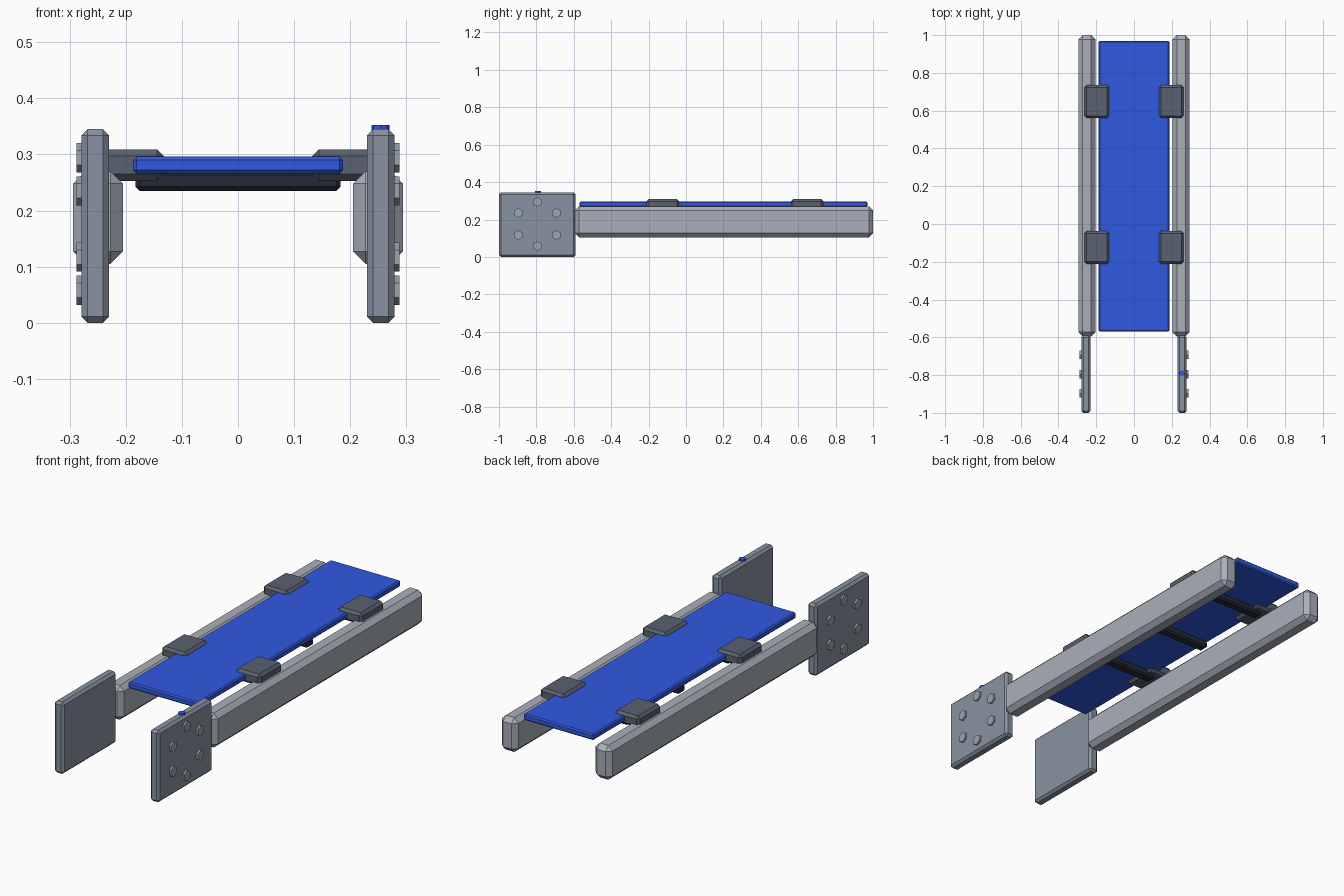
import bpy, bmesh, math
from mathutils import Matrix

if "Cube" in bpy.data.objects:
    bpy.data.objects.remove(bpy.data.objects["Cube"])


def material(name, rgb):
    m = bpy.data.materials.new(name)
    m.diffuse_color = (*rgb, 1)
    m.use_nodes = True
    m.node_tree.nodes["Principled BSDF"].inputs["Base Color"].default_value = m.diffuse_color
    return m


PLATE = material("plate_grey", (0.25, 0.29, 0.36))
RAIL = material("rail_grey", (0.40, 0.43, 0.49))
CLAMP = material("clamp_grey", (0.10, 0.12, 0.16))
DARK = material("dark_bar", (0.02, 0.022, 0.04))
BLUE = material("blue", (0.03, 0.10, 0.75))
BOLT = material("bolt_grey", (0.34, 0.37, 0.42))


def finish(bm, name, mat):
    bmesh.ops.recalc_face_normals(bm, faces=bm.faces)
    me = bpy.data.meshes.new(name)
    bm.to_mesh(me)
    bm.free()
    me.materials.append(mat)
    ob = bpy.data.objects.new(name, me)
    bpy.context.collection.objects.link(ob)
    return ob


def box(name, x, y, z, bevel, mat):
    """Chamfered box from (min, max) ranges."""
    bm = bmesh.new()
    bmesh.ops.create_cube(bm, size=1)
    for v in bm.verts:
        v.co = [(r[0] + r[1]) / 2 + c * abs(r[1] - r[0]) for c, r in zip(v.co, (x, y, z))]
    bmesh.ops.bevel(bm, geom=bm.edges[:], offset=bevel, segments=1,
                    affect='EDGES', clamp_overlap=True)
    return finish(bm, name, mat)


def cylinder(name, centre, radius, depth, sides, mat, axis='Z'):
    bm = bmesh.new()
    bmesh.ops.create_cone(bm, cap_ends=True, segments=sides,
                          radius1=radius, radius2=radius, depth=depth)
    if axis == 'X':
        # hexagon corners point along y, flats face up and down
        bmesh.ops.rotate(bm, verts=bm.verts, matrix=Matrix.Rotation(math.pi / 2, 3, 'Z'))
        bmesh.ops.rotate(bm, verts=bm.verts, matrix=Matrix.Rotation(math.pi / 2, 3, 'Y'))
    bmesh.ops.translate(bm, verts=bm.verts, vec=centre)
    return finish(bm, name, mat)


for side, s in (("left", -1), ("right", 1)):
    # Long side rail and front end plate
    box(f"{side}_rail", (s * 0.205, s * 0.294), (-0.595, 1.0), (0.105, 0.27), 0.022, RAIL)
    box(f"{side}_end_plate", (s * 0.23, s * 0.279), (-1.0, -0.59), (0, 0.345), 0.011, PLATE)

    # Ring of hex bolts on the outer plate face
    for i in range(6):
        a = math.radians(90 + 60 * i)
        cylinder(f"{side}_bolt_{i + 1}",
                 (s * 0.278, -0.795 + 0.118 * math.cos(a), 0.176 + 0.118 * math.sin(a)),
                 0.026, 0.02, 6, BOLT, 'X')

    # Clamps joining the deck to the rail
    for i, y in enumerate((-0.124, 0.648)):
        box(f"{side}_clamp_{i + 1}", (s * 0.132, s * 0.263), (y - 0.087, y + 0.087),
            (0.253, 0.309), 0.012, CLAMP)

# Blue deck board
box("deck", (-0.187, 0.187), (-0.57, 0.97), (0.266, 0.296), 0.006, BLUE)

# Dark cross bars under the deck
for i, y in enumerate((-0.09, 0.29, 0.68)):
    box(f"cross_bar_{i + 1}", (-0.183, 0.183), (y - 0.025, y + 0.025), (0.235, 0.271), 0.008, DARK)

# Small button on top of the right plate
cylinder("button", (0.254, -0.79, 0.346), 0.016, 0.012, 8, BLUE)
